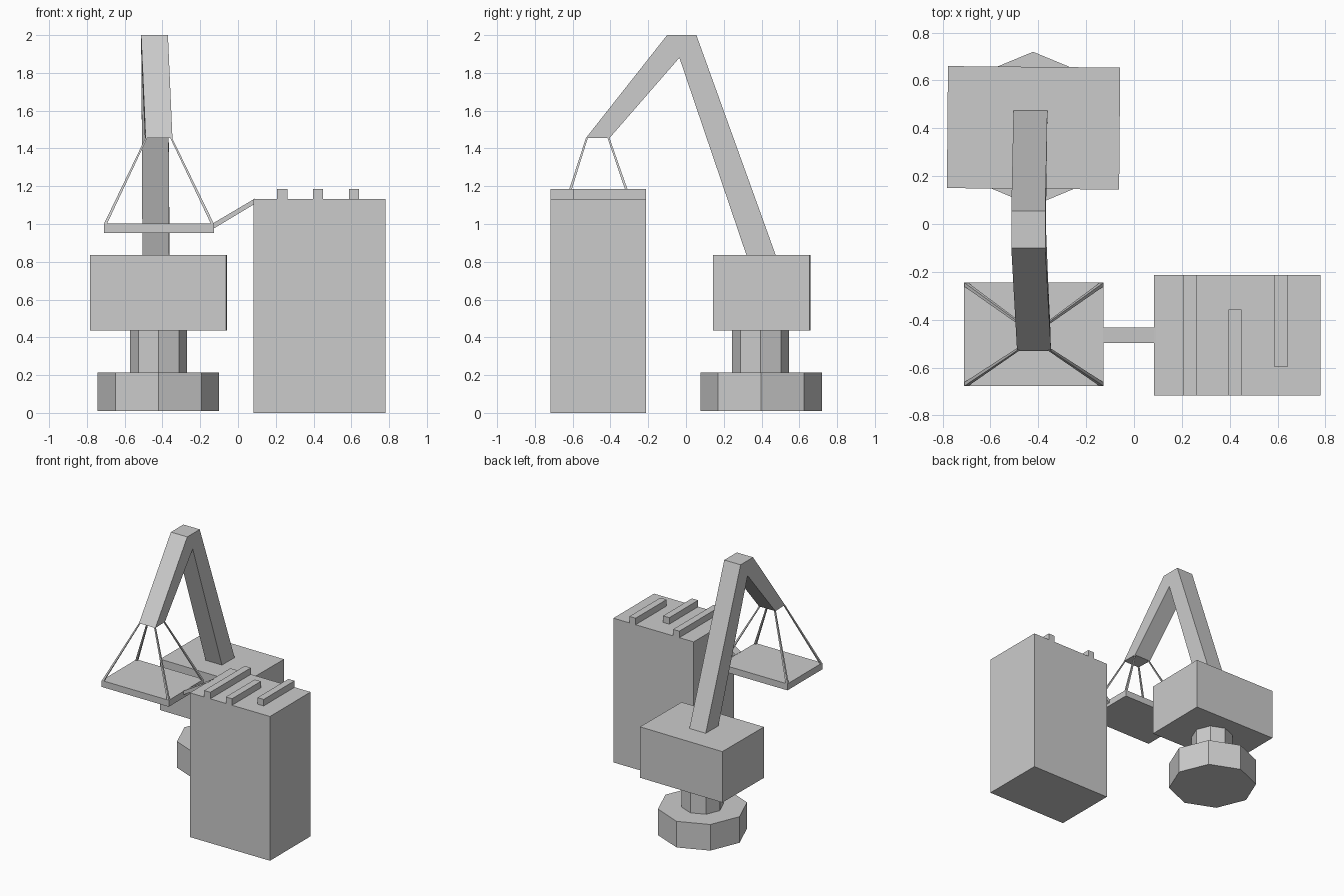
import bpy, bmesh, math

if "Cube" in bpy.data.objects:
    bpy.data.objects.remove(bpy.data.objects["Cube"])


def loft(name, ring_a, ring_b):
    """Closed solid between two matching outlines."""
    bm = bmesh.new()
    a = [bm.verts.new(p) for p in ring_a]
    b = [bm.verts.new(p) for p in ring_b]
    bm.faces.new(a[::-1])
    bm.faces.new(b)
    n = len(a)
    for i in range(n):
        j = (i + 1) % n
        bm.faces.new((a[i], a[j], b[j], b[i]))
    bmesh.ops.recalc_face_normals(bm, faces=bm.faces)
    mesh = bpy.data.meshes.new(name)
    bm.to_mesh(mesh)
    bm.free()
    obj = bpy.data.objects.new(name, mesh)
    bpy.context.collection.objects.link(obj)
    return obj


def rect(x0, x1, y0, y1, z):
    return [(x0, y0, z), (x1, y0, z), (x1, y1, z), (x0, y1, z)]


def box(name, x0, x1, y0, y1, z0, z1):
    return loft(name, rect(x0, x1, y0, y1, z0), rect(x0, x1, y0, y1, z1))


def octagon(name, cx, cy, r, z0, z1):
    def ring(z):
        return [(cx + r * math.cos(i * math.pi / 4),
                 cy + r * math.sin(i * math.pi / 4), z) for i in range(8)]
    return loft(name, ring(z0), ring(z1))


# Pedestal
octagon("pedestal_foot", -0.422, 0.398, 0.322, 0.01, 0.215)
octagon("pedestal_neck", -0.42, 0.395, 0.151, 0.215, 0.435)

# Body block, turned very slightly
body = box("body_block", -0.36, 0.36, -0.255, 0.255, 0.435, 0.835)
body.location = (-0.42, 0.402, 0)
body.rotation_euler.z = math.radians(-0.5)

# Bent arm: side profile as (y, z, centre x)
arm = [(0.475, 0.835, -0.433), (0.055, 2.0, -0.442), (-0.1, 2.0, -0.442),
       (-0.53, 1.455, -0.418), (-0.405, 1.455, -0.422),
       (-0.035, 1.88, -0.44), (0.32, 0.835, -0.435)]
loft("bent_arm", [(x - 0.071, y, z) for y, z, x in arm],
     [(x + 0.071, y, z) for y, z, x in arm])

# Hanging tray and its four cables
box("tray", -0.71, -0.127, -0.678, -0.245, 0.952, 1.003)
for side, x_top, x_low, sx in (("left", -0.484, -0.702, -1), ("right", -0.355, -0.135, 1)):
    for end, y_top, y_low in (("front", -0.524, -0.67), ("back", -0.411, -0.253)):
        t, w = 0.005, 0.008
        loft(f"cable_{end}_{side}",
             rect(x_low - w, x_low + w, y_low - w, y_low + w, 1.0),
             rect(x_top - t, x_top + t, y_top - t, y_top + t, 1.458))

# Sloping link from tray to cabinet
link = [(-0.13, 0.975), (0.09, 1.107), (0.09, 1.135), (-0.13, 1.005)]
loft("link_ramp", [(x, -0.497, z) for x, z in link],
     [(x, -0.432, z) for x, z in link])

# Cabinet with three raised rails
box("cabinet", 0.083, 0.78, -0.717, -0.213, 0.0, 1.133)
for i, (x, y0, y1) in enumerate(((0.207, -0.717, -0.213),
                                 (0.396, -0.717, -0.358),
                                 (0.587, -0.597, -0.213))):
    box(f"cabinet_rail_{i + 1}", x, x + 0.054, y0, y1, 1.133, 1.184)
